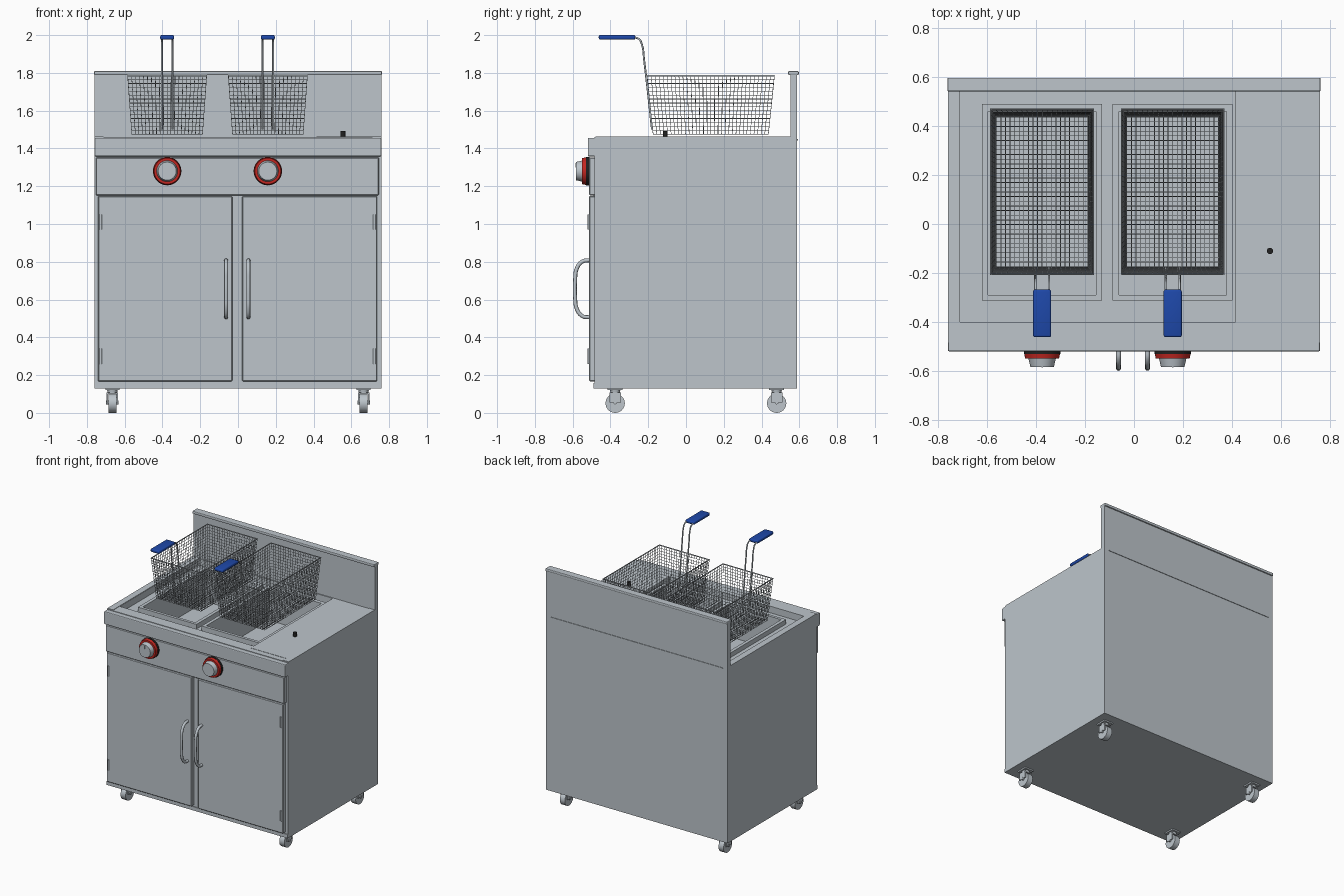
import bpy, bmesh, math
from mathutils import Vector, Matrix

if "Cube" in bpy.data.objects:
    bpy.data.objects.remove(bpy.data.objects["Cube"], do_unlink=True)


def material(name, rgb, rough=0.5):
    m = bpy.data.materials.new(name)
    m.use_nodes = True
    m.diffuse_color = (*rgb, 1)
    node = m.node_tree.nodes["Principled BSDF"]
    node.inputs["Base Color"].default_value = (*rgb, 1)
    node.inputs["Roughness"].default_value = rough
    return m


STEEL = material("brushed steel", (0.51, 0.56, 0.6))
BLUE = material("blue grip", (0.013, 0.065, 0.4))
RED = material("red ring", (0.55, 0.02, 0.015))
BLACK = material("black plastic", (0.015, 0.015, 0.015))


def add(name, mesh, mat):
    ob = bpy.data.objects.new(name, mesh)
    bpy.context.collection.objects.link(ob)
    mesh.materials.clear()
    mesh.materials.append(mat)
    return ob


def bake(ob):
    # Evaluated mesh of an object
    bpy.context.view_layer.update()
    dg = bpy.context.evaluated_depsgraph_get()
    return bpy.data.meshes.new_from_object(ob.evaluated_get(dg))


def smooth(ob):
    bpy.ops.object.select_all(action='DESELECT')
    ob.select_set(True)
    bpy.context.view_layer.objects.active = ob
    bpy.ops.object.shade_smooth_by_angle(angle=math.radians(50))


def box(name, x, y, z, mat=STEEL, bevel=0.0, segments=1):
    # Box from (min, max) ranges on each axis
    bm = bmesh.new()
    bmesh.ops.create_cube(bm, size=1)
    for v in bm.verts:
        v.co = [r[0] if c < 0 else r[1] for c, r in zip(v.co, (x, y, z))]
    if bevel:
        bmesh.ops.bevel(bm, geom=bm.edges[:], offset=bevel, segments=segments,
                        profile=0.5, affect='EDGES')
    mesh = bpy.data.meshes.new(name)
    bm.to_mesh(mesh)
    bm.free()
    return add(name, mesh, mat)


def cylinder(name, center, r1, r2, depth, axis, mat, sides=40):
    # Cylinder or cone; r2 is the end towards the axis direction
    bm = bmesh.new()
    turn = Vector(axis).to_track_quat('Z', 'Y').to_matrix().to_4x4()
    bmesh.ops.create_cone(bm, cap_ends=True, segments=sides, radius1=r1, radius2=r2,
                          depth=depth, matrix=Matrix.Translation(center) @ turn)
    mesh = bpy.data.meshes.new(name)
    bm.to_mesh(mesh)
    bm.free()
    ob = add(name, mesh, mat)
    smooth(ob)
    return ob


def tubes(name, paths, radius, closed=False, curved=False, res=0):
    # Round steel wires swept along point lists
    cu = bpy.data.curves.new(name, 'CURVE')
    cu.dimensions = '3D'
    cu.bevel_depth = radius
    cu.bevel_resolution = res
    cu.use_fill_caps = True
    for path in paths:
        sp = cu.splines.new('BEZIER' if curved else 'POLY')
        pts = sp.bezier_points if curved else sp.points
        pts.add(len(path) - 1)
        for p, co in zip(pts, path):
            if curved:
                p.co = co
                p.handle_left_type = p.handle_right_type = 'AUTO'
            else:
                p.co = (*co, 1)
        sp.use_cyclic_u = closed
        sp.resolution_u = 6
    tmp = bpy.data.objects.new("tmp", cu)
    bpy.context.collection.objects.link(tmp)
    mesh = bake(tmp)
    bpy.data.objects.remove(tmp, do_unlink=True)
    ob = add(name, mesh, STEEL)
    if res:
        smooth(ob)


def cut(ob, cutters):
    for c in cutters:
        mod = ob.modifiers.new("cut", 'BOOLEAN')
        mod.operation = 'DIFFERENCE'
        mod.solver = 'EXACT'
        mod.object = c
    mesh = bake(ob)
    ob.modifiers.clear()
    ob.data = mesh
    for c in cutters:
        bpy.data.objects.remove(c, do_unlink=True)


STATIONS = (-0.375, 0.158)      # fryer centres along x
DECK = 1.41                     # sunken deck height
TANK_Y = (-0.29, 0.46)

# Cabinet with sunken deck and two tanks
cabinet = box("cabinet", (-0.76, 0.76), (-0.484, 0.588), (0.13, 1.46))
cut(cabinet, [box("recess", (-0.71, 0.418), (-0.4, 0.545), (DECK, 1.6))]
    + [box("well", (c - 0.22, c + 0.22), TANK_Y, (1.2, 1.5)) for c in STATIONS])

# Raised flange round each tank
for c in STATIONS:
    flange = box("tank_flange", (c - 0.245, c + 0.245), (-0.312, 0.49), (DECK - 0.01, 1.445))
    cut(flange, [box("hole", (c - 0.22, c + 0.22), TANK_Y, (1.3, 1.5))])

# Front lip, side cover and its lid knob
box("front_lip", (-0.76, 0.76), (-0.52, -0.478), (1.358, 1.456), bevel=0.006, segments=2)
box("side_cover", (0.415, 0.712), (-0.44, 0.54), (1.455, 1.462))
for s in (-1, 1):
    box("side_rim", sorted((s * 0.712, s * 0.76)), (-0.478, 0.552), (1.455, 1.463))
cylinder("cover_knob", (0.555, -0.11, 1.477), 0.013, 0.013, 0.032, (0, 0, 1), BLACK, 16)

# Backsplash with folded cap
box("backsplash", (-0.76, 0.76), (0.552, 0.588), (1.46, 1.8))
box("backsplash_cap", (-0.762, 0.762), (0.541, 0.597), (1.788, 1.81), bevel=0.006, segments=2)
box("rear_seam", (-0.72, 0.72), (0.58, 0.592), (1.443, 1.449))

# Control panel and knobs
box("control_panel", (-0.752, 0.746), (-0.513, -0.475), (1.152, 1.352), bevel=0.004)
for c in STATIONS:
    front = (0, -1, 0)
    cylinder("knob_base", (c, -0.52, 1.28), 0.075, 0.075, 0.02, front, BLACK)
    cylinder("knob_ring", (c, -0.54, 1.28), 0.073, 0.069, 0.02, front, RED)
    cylinder("knob_grip", (c, -0.566, 1.28), 0.056, 0.048, 0.034, front, STEEL)
    box("knob_mark", (c - 0.003, c + 0.003), (-0.586, -0.58), (1.3, 1.322))

# Doors with pull handles and hinges
for side, inner, outer, grip in ((-1, -0.03, -0.742, -0.063), (1, 0.022, 0.737, 0.055)):
    box("door", sorted((inner, outer)), (-0.514, -0.475), (0.167, 1.148), bevel=0.005)
    profile = [(-0.512, 0.808), (-0.548, 0.802), (-0.578, 0.765), (-0.587, 0.7), (-0.587, 0.61),
               (-0.578, 0.55), (-0.548, 0.512), (-0.512, 0.506)]
    tubes("door_handle", [[(grip, y, z) for y, z in profile]], 0.0105, curved=True, res=2)
    for z in (0.3, 1.01):
        cylinder("hinge", (outer - side * 0.015, -0.514, z), 0.007, 0.007, 0.08,
                 (0, 0, 1), STEEL, 16)
box("centre_post", (-0.022, 0.014), (-0.49, -0.478), (0.165, 1.15))
box("bottom_rail", (-0.76, 0.76), (-0.49, -0.478), (0.13, 0.158))

# Casters
for x in (-0.665, 0.665):
    for y in (-0.375, 0.48):
        box("caster_plate", (x - 0.037, x + 0.037), (y - 0.04, y + 0.04), (0.12, 0.131))
        cylinder("caster_swivel", (x, y, 0.113), 0.024, 0.028, 0.02, (0, 0, 1), STEEL, 20)
        box("caster_crown", (x - 0.03, x + 0.03), (y - 0.03, y + 0.03), (0.1, 0.108))
        for s in (-1, 1):
            xc = x + s * 0.0265
            box("caster_fork", (xc - 0.0035, xc + 0.0035), (y - 0.03, y + 0.03), (0.055, 0.108))
        cylinder("caster_wheel", (x, y, 0.051), 0.051, 0.051, 0.042, (1, 0, 0), STEEL, 32)
        cylinder("caster_axle", (x, y, 0.055), 0.01, 0.01, 0.066, (1, 0, 0), STEEL, 12)


# Wire baskets: the walls taper from rim to floor
Z0, Z1 = 1.476, 1.785
COLS, ROWS, LEVELS = 20, 32, 15


def corner(c, u, v, t):
    # u, v run over the plan from -1 to 1, t from floor to rim
    return (c + u * (0.187 + 0.022 * t), 0.131 + v * (0.305 + 0.032 * t), Z0 + t * (Z1 - Z0))


def ring(c, t):
    return [corner(c, u, v, t) for u, v in ((-1, -1), (1, -1), (1, 1), (-1, 1))]


def steps(n):
    return [-1 + 2 * i / n for i in range(n + 1)]


for c in STATIONS:
    hoops = [[corner(c, u, v, t) for v, t in ((-1, 1), (-1, 0), (1, 0), (1, 1))]
             for u in steps(COLS)]
    hoops += [[corner(c, u, v, t) for u, t in ((-1, 1), (-1, 0), (1, 0), (1, 1))]
              for v in steps(ROWS)]
    tubes("basket_hoops", hoops, 0.0017)
    tubes("basket_levels", [ring(c, i / LEVELS) for i in range(LEVELS)], 0.0017, closed=True)
    tubes("basket_rim", [ring(c, 1)], 0.004, closed=True, res=1)
    # Handle rods and grip
    path = [(-0.18, 1.5), (-0.21, 1.77), (-0.222, 1.87), (-0.232, 1.945), (-0.25, 1.98),
            (-0.29, 1.988)]
    tubes("basket_handle", [[(c + s * 0.028, y, z) for y, z in path] for s in (-1, 1)],
          0.005, curved=True, res=2)
    grip = box("basket_grip", (c - 0.037, c + 0.037), (-0.462, -0.268), (1.976, 2.0),
               BLUE, bevel=0.008, segments=3)
    smooth(grip)
